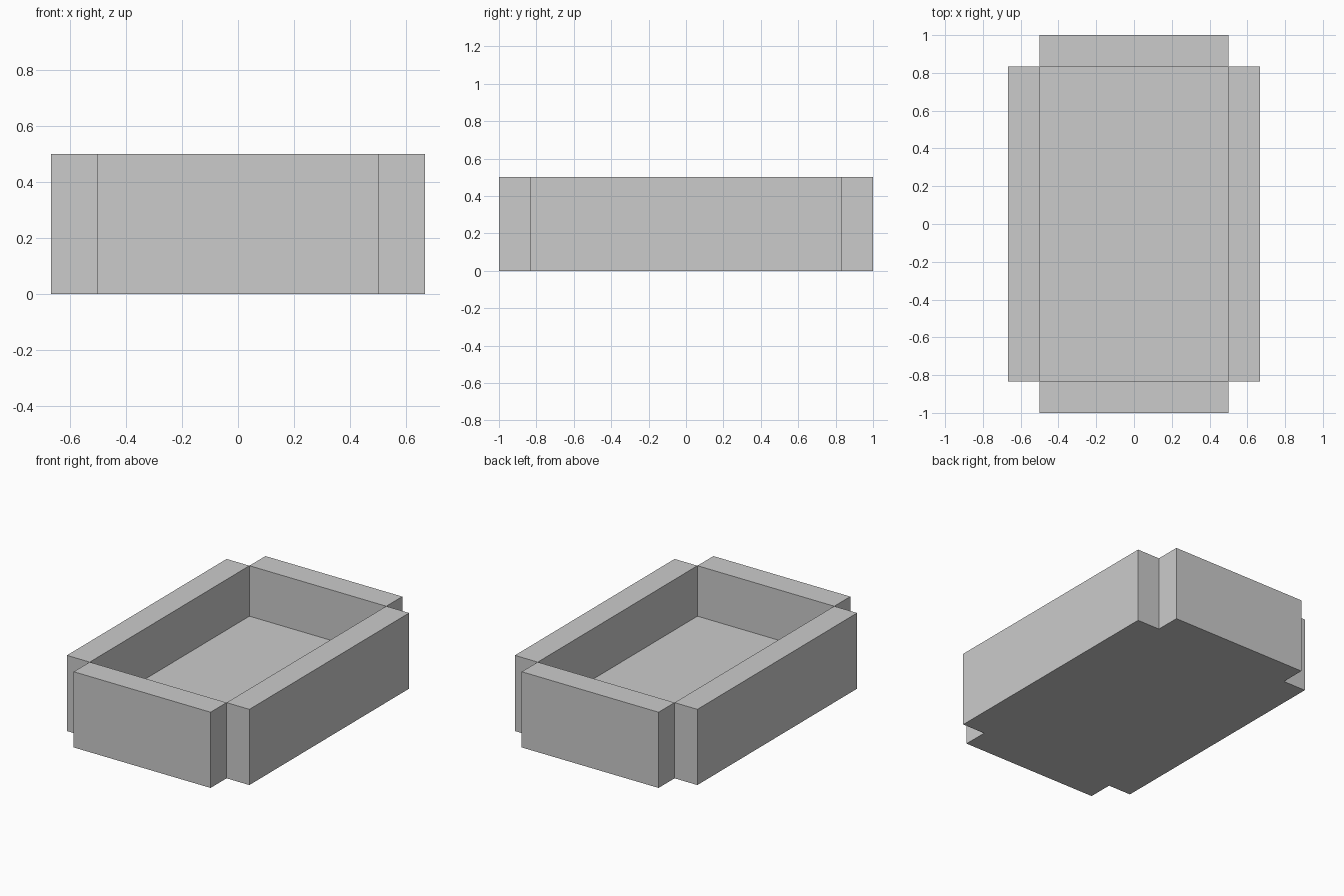
import bpy
import bmesh

if "Cube" in bpy.data.objects:
    bpy.data.objects.remove(bpy.data.objects["Cube"])

U = 1 / 6                      # wall and floor thickness
IX, IY = 0.5, 5 * U            # half-size of the well
OX, OY = IX + U, IY + U        # half-size to the outer wall faces
H, FLOOR = 3 * U, U

bm = bmesh.new()


def ring(points, z):
    return [bm.verts.new((x, y, z)) for x, y in points]


def bridge(low, high):
    n = len(low)
    for i in range(n):
        j = (i + 1) % n
        bm.faces.new((low[i], low[j], high[j], high[i]))


# Cross-shaped outline with notched corners, counter-clockwise
outline = [(IX, -OY), (IX, -IY), (OX, -IY), (OX, IY), (IX, IY), (IX, OY),
           (-IX, OY), (-IX, IY), (-OX, IY), (-OX, -IY), (-IX, -IY), (-IX, -OY)]
bottom, top = ring(outline, 0), ring(outline, H)
bm.faces.new(bottom[::-1])
bridge(bottom, top)

# Flat rim on each of the four walls
for i in (1, 4, 7, 10):
    bm.faces.new([top[(i + k) % 12] for k in range(4)])

# Recessed well
mouth = [top[i] for i in (1, 4, 7, 10)]
floor = ring([(v.co.x, v.co.y) for v in mouth], FLOOR)
bridge(mouth, floor)
for f in bm.faces[-4:]:
    f.normal_flip()
bm.faces.new(floor)

bmesh.ops.recalc_face_normals(bm, faces=bm.faces[:])
mesh = bpy.data.meshes.new("tray")
bm.to_mesh(mesh)
bm.free()
bpy.context.collection.objects.link(bpy.data.objects.new("tray", mesh))
